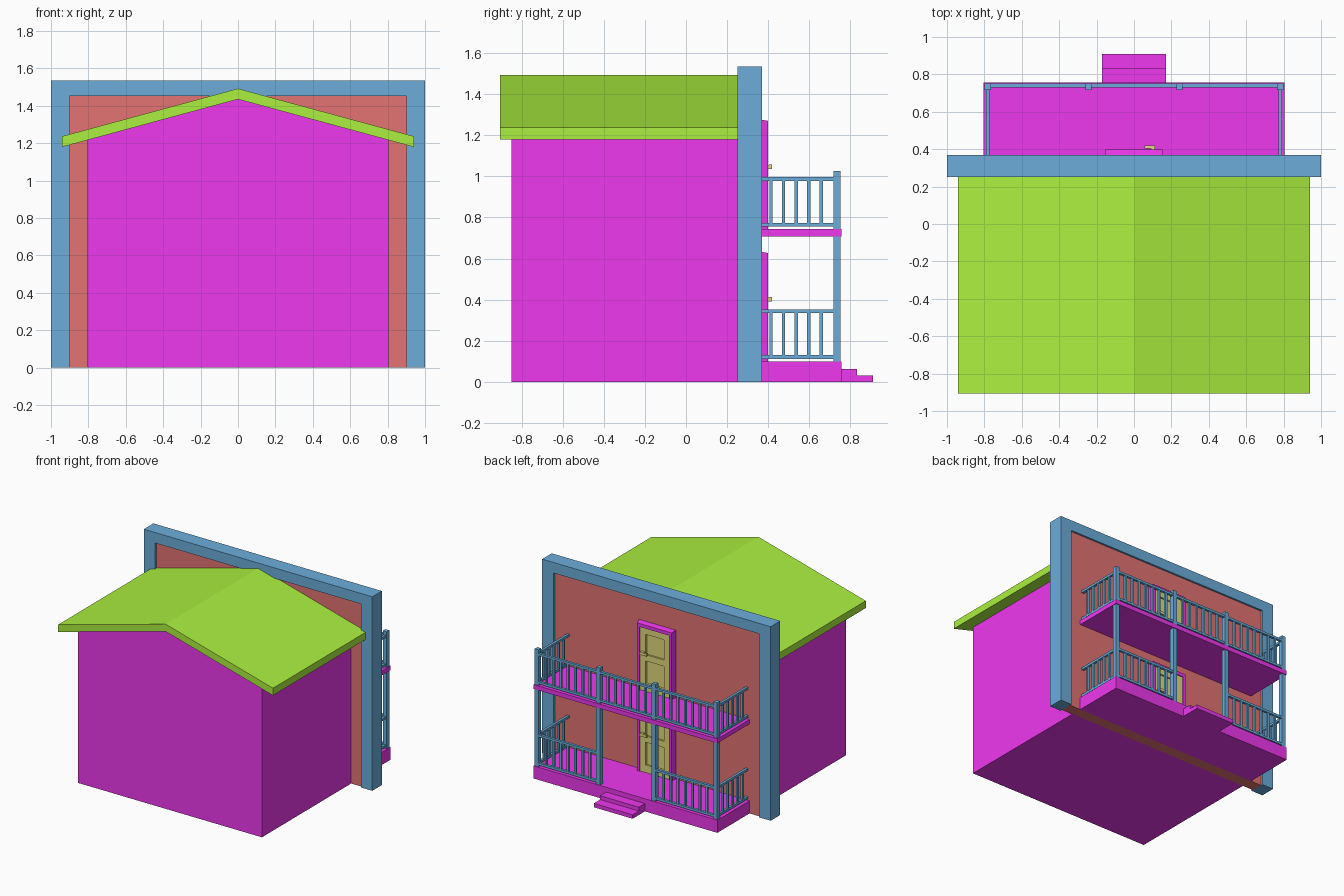
import bpy, bmesh

if "Cube" in bpy.data.objects:
    bpy.data.objects.remove(bpy.data.objects["Cube"])


def material(name, rgb):
    m = bpy.data.materials.new(name)
    m.diffuse_color = (*rgb, 1)
    m.use_nodes = True
    m.node_tree.nodes["Principled BSDF"].inputs["Base Color"].default_value = m.diffuse_color
    return m


PINK = material("magenta", (0.86, 0.04, 0.86))
GREEN = material("green", (0.41, 0.87, 0.05))
BLUE = material("blue", (0.15, 0.42, 0.70))
RED = material("red", (0.77, 0.17, 0.17))
GOLD = material("yellow", (0.75, 0.69, 0.20))


def finish(name, bm, mat):
    bmesh.ops.recalc_face_normals(bm, faces=bm.faces)
    me = bpy.data.meshes.new(name)
    bm.to_mesh(me)
    bm.free()
    me.materials.append(mat)
    ob = bpy.data.objects.new(name, me)
    bpy.context.collection.objects.link(ob)
    return ob


def add_box(bm, x0, x1, y0, y1, z0, z1):
    verts = bmesh.ops.create_cube(bm, size=1)["verts"]
    for v in verts:
        v.co = ((x0 + x1) / 2 + v.co.x * (x1 - x0),
                (y0 + y1) / 2 + v.co.y * (y1 - y0),
                (z0 + z1) / 2 + v.co.z * (z1 - z0))
    return verts


def box(name, mat, *dims):
    bm = bmesh.new()
    add_box(bm, *dims)
    return finish(name, bm, mat)


def prism(name, mat, profile, y0, y1, taper=None):
    """Extrude an x/z profile along y; taper optionally gives the far profile."""
    bm = bmesh.new()
    near = [bm.verts.new((x, y0, z)) for x, z in profile]
    far = [bm.verts.new((x, y1, z)) for x, z in (taper or profile)]
    bm.faces.new(near)
    bm.faces.new(far)
    n = len(near)
    for i in range(n):
        j = (i + 1) % n
        bm.faces.new((near[i], near[j], far[j], far[i]))
    return finish(name, bm, mat)


# House body and gabled roof
prism("house_body", PINK, [(-0.805, 0), (0.805, 0), (0.805, 1.218), (0, 1.435), (-0.805, 1.218)], -0.85, 0.27)
prism("roof", GREEN, [(-0.94, 1.18), (0, 1.435), (0.94, 1.18), (0.94, 1.237), (0, 1.492), (-0.94, 1.237)], -0.905, 0.27)

# Facade: frame open at the bottom with a recessed wall panel
prism("facade_frame", BLUE, [(-1, 0), (-1, 1.535), (1, 1.535), (1, 0),
                             (0.9, 0), (0.9, 1.452), (-0.9, 1.452), (-0.9, 0)], 0.25, 0.37)
box("facade_panel", RED, -0.9, 0.9, 0.265, 0.355, 0, 1.452)

# Porch, balcony slab and steps
box("porch_floor", PINK, -0.805, 0.805, 0.35, 0.757, 0, 0.10)
box("balcony_floor", PINK, -0.805, 0.805, 0.35, 0.757, 0.708, 0.743)
box("upper_step", PINK, -0.17, 0.17, 0.75, 0.832, 0, 0.062)
box("lower_step", PINK, -0.17, 0.17, 0.75, 0.91, 0, 0.031)

# Posts running through both storeys
POSTS = [-0.782, -0.243, 0.243, 0.782]
for i, x in enumerate(POSTS):
    box(f"post_{i}", BLUE, x - 0.017, x + 0.017, 0.717, 0.751, 0.09, 1.025)


def railing(name, start, end, fixed, floor, along_x):
    """Two rails with evenly spaced balusters between start and end."""
    bm = bmesh.new()

    def piece(a0, a1, half, z0, z1):
        span, across = (a0, a1), (fixed - half, fixed + half)
        if along_x:
            add_box(bm, *span, *across, z0, z1)
        else:
            add_box(bm, *across, *span, z0, z1)

    piece(start, end, 0.010, floor + 0.012, floor + 0.030)
    piece(start, end, 0.010, floor + 0.235, floor + 0.253)
    count = round((end - start) / 0.061) - 1
    for k in range(1, count + 1):
        c = start + (end - start) * k / (count + 1)
        piece(c - 0.008, c + 0.008, 0.008, floor + 0.025, floor + 0.24)
    finish(name, bm, BLUE)


# Railings: the ground floor leaves the middle bay open for the steps
for level, floor in (("porch", 0.10), ("balcony", 0.743)):
    for i in range(3):
        if level == "porch" and i == 1:
            continue
        railing(f"{level}_front_railing_{i}", POSTS[i] + 0.015, POSTS[i + 1] - 0.015, 0.740, floor, True)
    for side, x in (("left", -0.782), ("right", 0.782)):
        railing(f"{level}_{side}_railing", 0.352, 0.720, x, floor, False)


def door(name, z):
    # Bevelled door surround
    top = z + 0.535
    prism(name + "_surround", PINK,
          [(-0.16, z), (-0.16, top), (0.16, top), (0.16, z),
           (0.128, z), (0.128, top - 0.035), (-0.128, top - 0.035), (-0.128, z)], 0.35, 0.398,
          [(-0.152, z), (-0.152, top - 0.008), (0.152, top - 0.008), (0.152, z),
           (0.128, z), (0.128, top - 0.035), (-0.128, top - 0.035), (-0.128, z)])
    # Door leaf: backing with stiles and rails around two recessed panels
    bm = bmesh.new()
    add_box(bm, -0.128, 0.128, 0.35, 0.376, z, top - 0.035)
    for s in (-1, 1):
        add_box(bm, min(s * 0.08, s * 0.128), max(s * 0.08, s * 0.128), 0.37, 0.39, z, top - 0.035)
    for a, b in ((0, 0.06), (0.24, 0.29), (0.45, 0.50)):
        add_box(bm, -0.08, 0.08, 0.37, 0.39, z + a, z + b)
    finish(name + "_leaf", bm, GOLD)
    # Lever handle
    bm = bmesh.new()
    add_box(bm, 0.092, 0.112, 0.385, 0.41, z + 0.292, z + 0.312)
    add_box(bm, 0.055, 0.112, 0.405, 0.419, z + 0.292, z + 0.314)
    finish(name + "_handle", bm, GOLD)


door("ground_door", 0.10)
door("balcony_door", 0.743)
